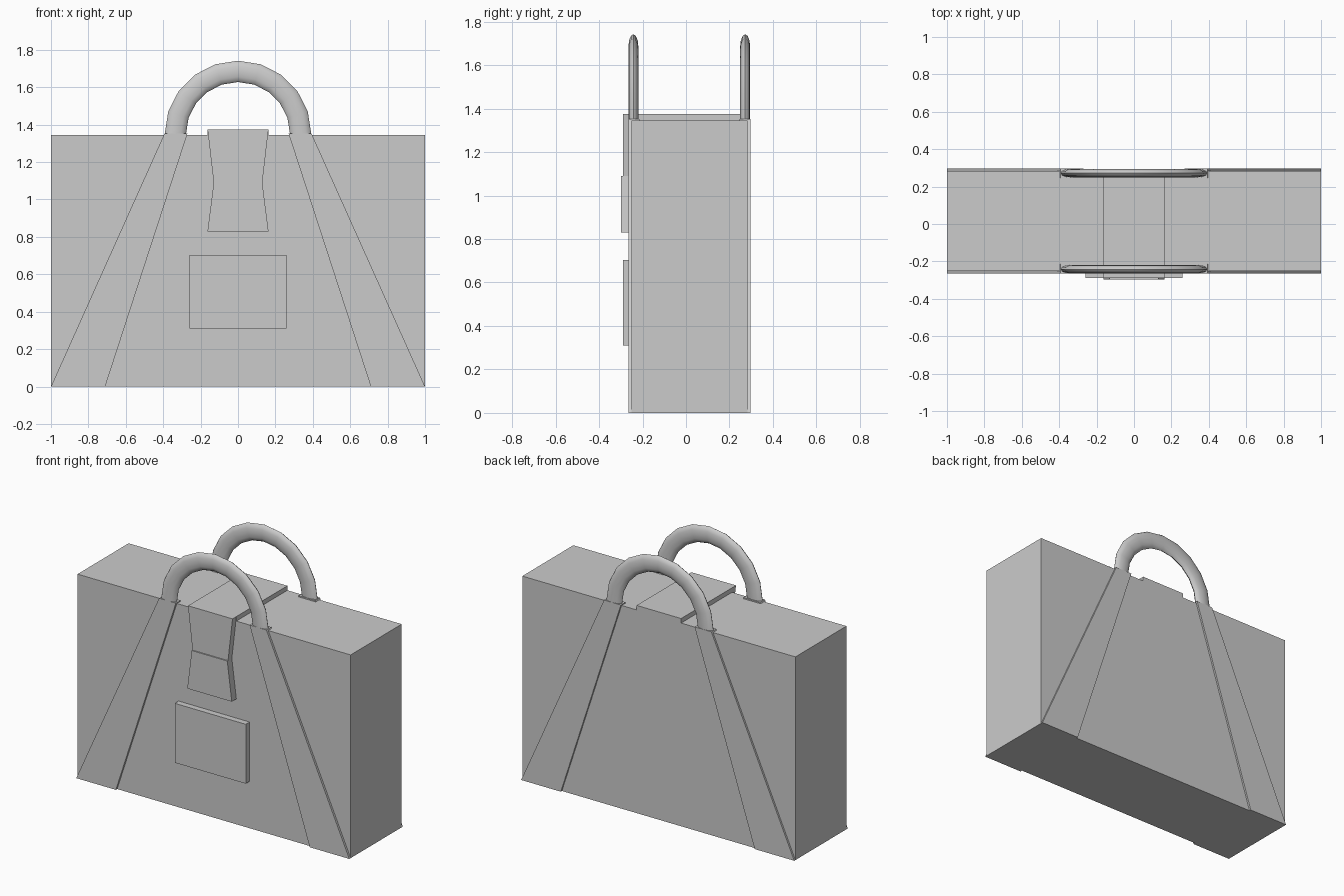
import bpy, bmesh
from math import sin, cos, pi, radians

if "Cube" in bpy.data.objects:
    bpy.data.objects.remove(bpy.data.objects["Cube"])


def finish(name, bm, smooth=False):
    bmesh.ops.recalc_face_normals(bm, faces=bm.faces)
    me = bpy.data.meshes.new(name)
    bm.to_mesh(me)
    bm.free()
    ob = bpy.data.objects.new(name, me)
    bpy.context.collection.objects.link(ob)
    if smooth:
        bpy.ops.object.select_all(action='DESELECT')
        ob.select_set(True)
        bpy.context.view_layer.objects.active = ob
        bpy.ops.object.shade_smooth_by_angle(angle=radians(50))
    return ob


def panel(name, outline, y0, y1):
    """Extrude an x-z outline between two depths."""
    bm = bmesh.new()
    front = [bm.verts.new((x, y0, z)) for x, z in outline]
    back = [bm.verts.new((x, y1, z)) for x, z in outline]
    bm.faces.new(front)
    bm.faces.new(back[::-1])
    n = len(outline)
    for i in range(n):
        j = (i + 1) % n
        bm.faces.new((front[i], back[i], back[j], front[j]))
    return finish(name, bm)


def taper(name, z0, half0, z1, half1, y0, y1):
    return panel(name, [(-half0, z0), (half0, z0), (half1, z1), (-half1, z1)], y0, y1)


def handle(name, y, z=1.35, radius=0.335, rx=0.057, ry=0.023, segs=10, sides=12):
    """Half ring with an oval cross-section."""
    bm = bmesh.new()
    rings = []
    for i in range(segs + 1):
        a = pi * i / segs
        ring = []
        for k in range(sides):
            b = 2 * pi * k / sides
            r = radius + rx * cos(b)
            ring.append(bm.verts.new((r * cos(a), y + ry * sin(b), z + r * sin(a))))
        rings.append(ring)
    for p, q in zip(rings, rings[1:]):
        for k in range(sides):
            m = (k + 1) % sides
            bm.faces.new((p[k], p[m], q[m], q[k]))
    bm.faces.new(rings[0])
    bm.faces.new(rings[-1])
    return finish(name, bm, smooth=True)


# Bag body
taper("body", 0, 1, 1.345, 1, -0.25, 0.284)

# Slanted straps and handles, front and back
for side, y0, y1, yh in (("front", -0.264, -0.214, -0.242), ("back", 0.246, 0.296, 0.272)):
    for label, s in (("left", -1), ("right", 1)):
        panel(f"{side}_strap_{label}",
              [(s * x, z) for x, z in ((1, 0), (0.71, 0), (0.27, 1.353), (0.393, 1.353))], y0, y1)
    handle(f"{side}_handle", yh)

# Closing flap: over the top, down the front, then the clasp
taper("flap_top", 1.335, 0.163, 1.375, 0.163, -0.25, 0.284)
taper("flap_front", 1.09, 0.13, 1.375, 0.163, -0.29, -0.25)
taper("clasp", 0.83, 0.163, 1.09, 0.13, -0.298, -0.25)

# Front pocket
taper("front_pocket", 0.31, 0.26, 0.703, 0.26, -0.29, -0.25)
